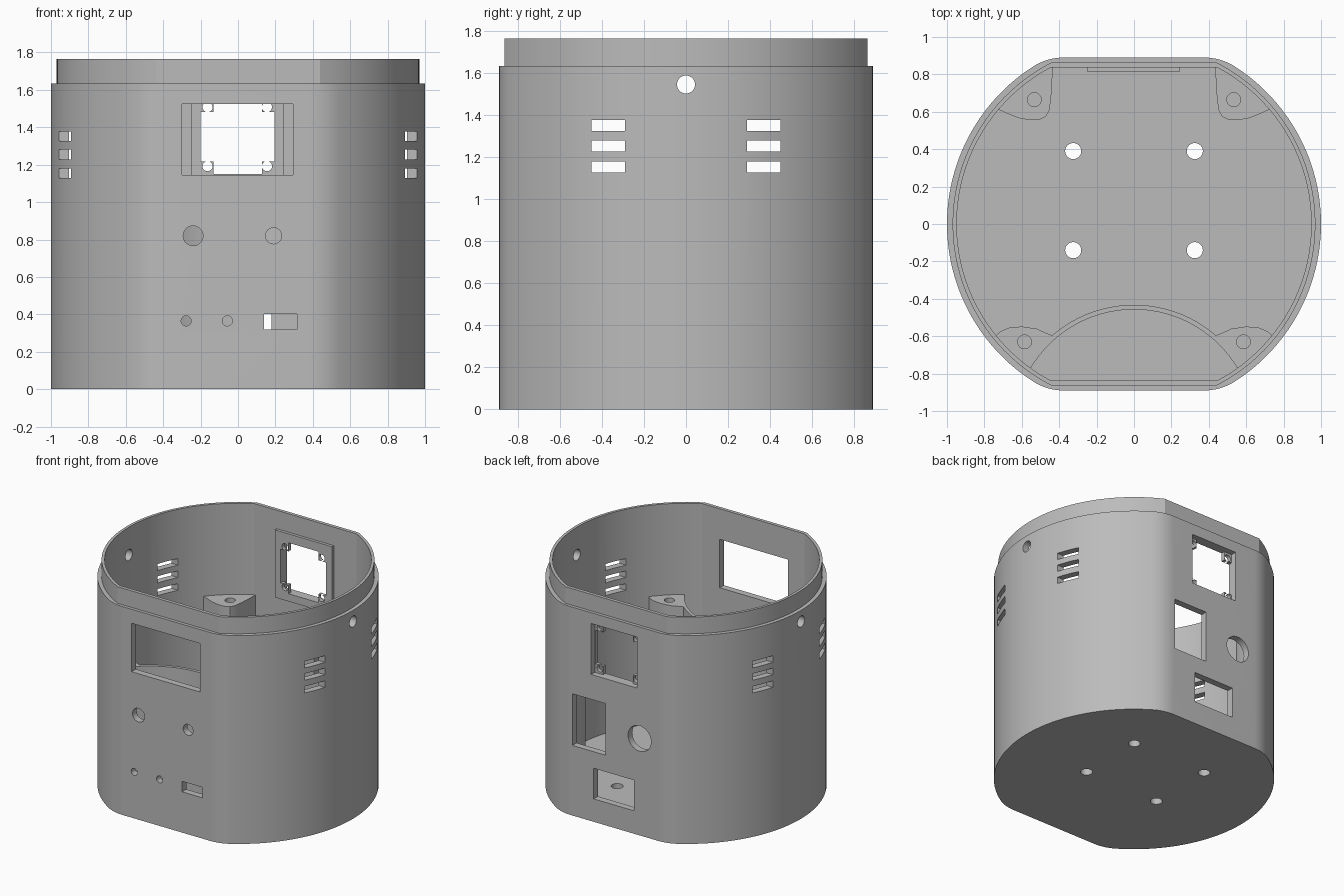
import bpy, bmesh
from math import sin, cos, pi, sqrt, atan2, asin
from mathutils import Matrix, Vector

cube = bpy.data.objects.get("Cube")
if cube:
    bpy.data.objects.remove(cube, do_unlink=True)

grey = bpy.data.materials.new("plain grey")
grey.use_nodes = True
colour = (0.5, 0.5, 0.5, 1)
grey.diffuse_color = colour
grey.node_tree.nodes["Principled BSDF"].inputs["Base Color"].default_value = colour

FLOOR, SHOULDER, TOP, SHELF = 0.05, 1.635, 1.765, 1.05


def add_object(name, bm):
    bmesh.ops.recalc_face_normals(bm, faces=bm.faces)
    mesh = bpy.data.meshes.new(name)
    bm.to_mesh(mesh)
    bm.free()
    mesh.materials.append(grey)
    obj = bpy.data.objects.new(name, mesh)
    bpy.context.collection.objects.link(obj)
    return obj


def prism(name, outline, z0, z1):
    bm = bmesh.new()
    face = bm.faces.new([bm.verts.new((x, y, z0)) for x, y in outline])
    up = bmesh.ops.extrude_face_region(bm, geom=[face])["geom"]
    bmesh.ops.translate(bm, vec=(0, 0, z1 - z0),
                        verts=[g for g in up if isinstance(g, bmesh.types.BMVert)])
    return add_object(name, bm)


def box(name, x0, x1, y0, y1, z0, z1):
    return prism(name, [(x0, y0), (x1, y0), (x1, y1), (x0, y1)], z0, z1)


def cylinder(name, centre, radius, depth, axis="Z", segments=32):
    turn = {"X": Matrix.Rotation(pi / 2, 4, "Y"),
            "Y": Matrix.Rotation(pi / 2, 4, "X"), "Z": Matrix()}[axis]
    bm = bmesh.new()
    bmesh.ops.create_cone(bm, cap_ends=True, segments=segments, radius1=radius,
                          radius2=radius, depth=depth,
                          matrix=Matrix.Translation(Vector(centre)) @ turn)
    return add_object(name, bm)


def combine(target, tool, operation="DIFFERENCE"):
    mod = target.modifiers.new("cut", "BOOLEAN")
    mod.operation, mod.solver, mod.object = operation, "EXACT", tool
    bpy.context.view_layer.objects.active = target
    bpy.ops.object.modifier_apply(modifier=mod.name)
    bpy.data.objects.remove(tool, do_unlink=True)


def flat_sided_circle(radius, half_depth, fillet=0.0, steps=40):
    """Circle with flat front and back, its corners optionally rounded."""
    cy = half_depth - fillet
    cx = sqrt((radius - fillet) ** 2 - cy ** 2)
    join = atan2(cy, cx)
    side = [join * (2 * i / steps - 1) for i in range(steps + 1)]
    right = [(radius * cos(a), radius * sin(a)) for a in side]
    if fillet:
        corner = [join + (pi / 2 - join) * i / 8 for i in range(1, 9)]
        bend = [(cx + fillet * cos(a), cy + fillet * sin(a)) for a in corner]
        right = [(x, -y) for x, y in reversed(bend)] + right + bend
    return right + [(-x, -y) for x, y in right]


def inside_hull(obj):
    hull = prism("hull", flat_sided_circle(0.965, 0.855), 0.02, 1.9)
    combine(obj, hull, "INTERSECT")


# Hollow shell with a stepped lip
shell = prism("shell", flat_sided_circle(1.0, 0.89, 0.3), 0, SHOULDER)
lip = prism("lip", flat_sided_circle(0.97, 0.865), 1.5, TOP)
combine(shell, lip, "UNION")
combine(shell, prism("cavity", flat_sided_circle(0.948, 0.838), FLOOR, 2))

# Floor holes
for x in (-0.325, 0.325):
    for y in (-0.14, 0.39):
        combine(shell, cylinder("hole", (x, y, 0), 0.043, 0.3))

# Side vents and round side holes
for side in (-1, 1):
    for y in (-0.37, 0.37):
        for z in (1.155, 1.255, 1.352):
            combine(shell, box("vent", side * 0.95 - 0.15, side * 0.95 + 0.15,
                               y - 0.08, y + 0.08, z - 0.026, z + 0.026))
    combine(shell, cylinder("hole", (side, 0, 1.547), 0.043, 0.3, "X"))

# Front openings: display window, button and light holes, connector slot
combine(shell, box("window", -0.3, 0.295, -1, -0.75, 1.145, 1.525))
for x, z, r in ((-0.24, 0.82, 0.053), (0.19, 0.82, 0.043),
                (-0.277, 0.365, 0.027), (-0.057, 0.365, 0.027)):
    combine(shell, cylinder("hole", (x, -0.87, z), r, 0.2, "Y"))
combine(shell, box("slot", 0.138, 0.315, -1, -0.75, 0.32, 0.402))

# Back openings
for x0, x1, z0, z1 in ((-0.2, 0.2, 1.15, 1.55), (0.075, 0.363, 0.55, 0.955),
                       (-0.17, 0.178, 0.18, 0.42)):
    combine(shell, box("window", x0, x1, 0.75, 1, z0, z1))
combine(shell, cylinder("hole", (-0.22, 0.87, 0.76), 0.1, 0.2, "Y"))

# Frame behind the back window, with four drilled corner tabs
frame = box("back_window_frame", -0.25, 0.245, 0.815, 0.845, 1.09, 1.62)
combine(frame, box("gap", -0.2, 0.195, 0.7, 1, 1.218, 1.482))
combine(frame, box("gap", -0.132, 0.128, 0.7, 1, 1.15, 1.55))
for x in (-0.163, 0.155):
    for z in (1.192, 1.508):
        combine(frame, cylinder("hole", (x, 0.83, z), 0.027, 0.2, "Y", 20))

# Curved partition standing behind the front wall
partition = cylinder("curved_partition", (0, -1.1, (SHELF + 0.02) / 2), 0.668,
                     SHELF - 0.02, segments=96)
combine(partition, cylinder("core", (0, -1.1, 0.5), 0.643, 2, segments=96))
inside_hull(partition)
combine(partition, box("slot", 0.138, 0.315, -1, -0.3, 0.32, 0.402))

# Corner screw posts
FRONT = [(0.40, -0.61), (0.46, -0.587), (0.52, -0.56), (0.6, -0.548), (0.67, -0.555),
         (0.71, -0.572), (0.74, -0.595), (0.9, -0.6), (0.9, -0.9), (0.4, -0.9)]
BACK = [(0.432, 0.9), (0.436, 0.8), (0.443, 0.68), (0.452, 0.61), (0.47, 0.575),
        (0.505, 0.558), (0.56, 0.556), (0.62, 0.567), (0.67, 0.587), (0.72, 0.61),
        (0.9, 0.62), (0.9, 0.9)]
for side, label in ((1, "left"), (-1, "right")):
    for place, outline, x, y in (("front", FRONT, 0.585, -0.63),
                                 ("back", BACK, 0.533, 0.665)):
        post = prism(f"{place}_{label}_screw_post",
                     [(side * px, py) for px, py in outline], 0.02, SHELF)
        inside_hull(post)
        if place == "front":
            combine(post, cylinder("core", (0, -1.1, 0.5), 0.655, 2, segments=96))
        combine(post, cylinder("hole", (side * x, y, SHELF), 0.037, 0.5))

# Smooth curved walls, sharp edges
bpy.ops.object.select_all(action="DESELECT")
parts = [o for o in bpy.context.scene.objects
         if o.type == "MESH" and grey.name in o.data.materials]
for part in parts:
    part.select_set(True)
    bpy.context.view_layer.objects.active = part
bpy.ops.object.shade_smooth_by_angle(angle=0.45)
